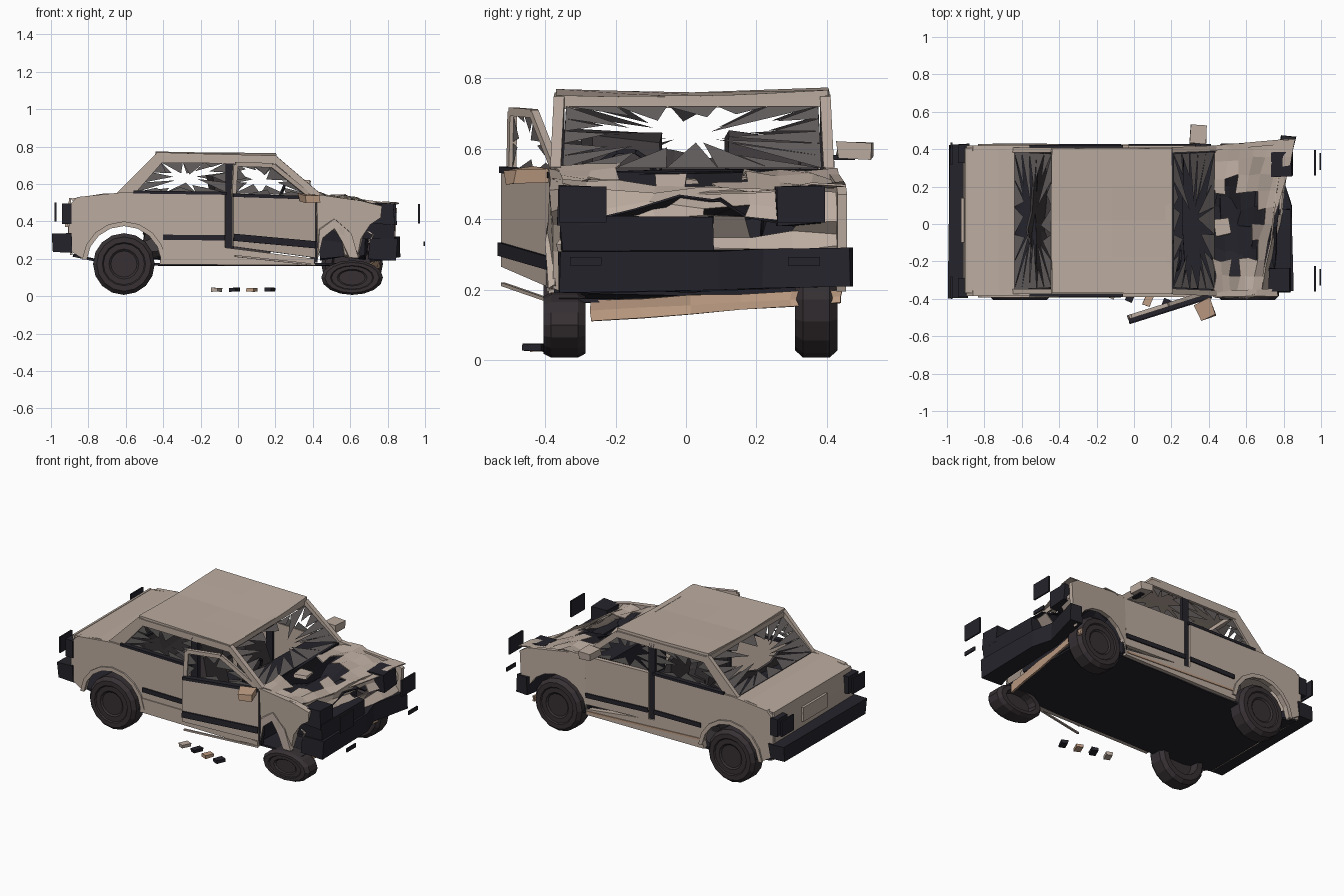
import bpy, bmesh, math, random
from mathutils import Vector, Matrix

if "Cube" in bpy.data.objects:
    bpy.data.objects.remove(bpy.data.objects["Cube"])

random.seed(4)


def mat(name, c):
    m = bpy.data.materials.new(name)
    m.diffuse_color = (*c, 1)
    m.use_nodes = True
    m.node_tree.nodes["Principled BSDF"].inputs["Base Color"].default_value = m.diffuse_color
    return m


PAINT = mat("weathered_paint", (0.50, 0.41, 0.35))
RUST = mat("rust", (0.52, 0.34, 0.23))
DARK = mat("dark_trim", (0.018, 0.017, 0.024))
TYRE = mat("burnt_rubber", (0.038, 0.03, 0.034))
CLOTH = mat("burnt_cloth", (0.05, 0.043, 0.046))
GLASS = mat("sooty_glass", (0.13, 0.115, 0.115))


def finish(name, bm, m, jit=0.0):
    if jit:
        for v in bm.verts:
            v.co += Vector([random.uniform(-jit, jit) for _ in range(3)])
    bmesh.ops.recalc_face_normals(bm, faces=bm.faces)
    me = bpy.data.meshes.new(name)
    bm.to_mesh(me)
    bm.free()
    ob = bpy.data.objects.new(name, me)
    me.materials.append(m)
    bpy.context.collection.objects.link(ob)
    return ob


def box(name, lo, hi, m, jit=0.0, yaw=0.0, cuts=0):
    bm = bmesh.new()
    bmesh.ops.create_cube(bm, size=1)
    if cuts:
        bmesh.ops.subdivide_edges(bm, edges=bm.edges[:], cuts=cuts, use_grid_fill=True)
    lo, hi = Vector(lo), Vector(hi)
    bm.transform(Matrix.Translation((lo + hi) / 2) @ Matrix.Rotation(yaw, 4, 'Z')
                 @ Matrix.Diagonal((*(hi - lo), 1)))
    return finish(name, bm, m, jit)


def bar(name, a, b, w, h, m):
    bm = bmesh.new()
    bmesh.ops.create_cube(bm, size=1)
    a, b = Vector(a), Vector(b)
    d = b - a
    bm.transform(Matrix.Translation((a + b) / 2) @ d.to_track_quat('X', 'Z').to_matrix().to_4x4()
                 @ Matrix.Diagonal((d.length, w, h, 1)))
    return finish(name, bm, m)


def prism(name, pts, lo, hi, m, flat=False, jit=0.0):
    """Outline in x,z pulled along y, or in x,y pulled along z when flat."""
    bm = bmesh.new()
    f = bm.faces.new([bm.verts.new((u, v, lo) if flat else (u, lo, v)) for u, v in pts])
    r = bmesh.ops.extrude_face_region(bm, geom=[f])
    d = (0, 0, hi - lo) if flat else (0, hi - lo, 0)
    bmesh.ops.translate(bm, vec=d, verts=[v for v in r['geom'] if isinstance(v, bmesh.types.BMVert)])
    return finish(name, bm, m, jit)


def sheet(name, fn, nu, nv, m, jit=0.0, holes=(), thick=0.012):
    bm = bmesh.new()
    g = [[bm.verts.new(fn(i / nu, j / nv)) for j in range(nv + 1)] for i in range(nu + 1)]
    for i in range(nu):
        for j in range(nv):
            if (i, j) not in holes:
                bm.faces.new((g[i][j], g[i + 1][j], g[i + 1][j + 1], g[i][j + 1]))
    ob = finish(name, bm, m, jit)
    ob.modifiers.new("thickness", 'SOLIDIFY').thickness = thick
    return ob


def shards(name, corners, n=3):
    """Jagged glass teeth left standing round a window opening."""
    bm = bmesh.new()
    cs = [Vector(c) for c in corners]
    mid = sum(cs, Vector()) / len(cs)
    for a, b in zip(cs, cs[1:] + cs[:1]):
        for i in range(n):
            p, q = a.lerp(b, i / n), a.lerp(b, (i + 1) / n)
            tip = p.lerp(q, random.random()).lerp(mid, random.uniform(.25, .85))
            bm.faces.new([bm.verts.new(v) for v in (p, q, tip)])
    return finish(name, bm, GLASS)


def arch(cx, r, n=8, z=0.175, z0=0.02):
    """Arch points from rear to front."""
    a0 = math.asin(z0 / r)
    return [(cx - r * math.cos(a), z + r * math.sin(a))
            for a in [a0 + (math.pi - 2 * a0) * i / n for i in range(n + 1)]]


def wheel(name, x, y, s, squash=1.0, r=0.165, n=16):
    prof = [(0, .045), (.07, .045), (.08, .053), (.11, .053), (.116, .06), (.145, .06), (.165, .038),
            (.165, -.038), (.145, -.06), (.11, -.06), (.10, -.01), (0, -.01)]
    bm = bmesh.new()
    vs = [bm.verts.new((q, s * w, 0)) for q, w in prof]
    es = [bm.edges.new(p) for p in zip(vs, vs[1:])]
    bmesh.ops.spin(bm, geom=vs + es, cent=(0, 0, 0), axis=(0, 1, 0), angle=2 * math.pi, steps=n)
    bmesh.ops.remove_doubles(bm, verts=bm.verts, dist=1e-4)
    bm.transform(Matrix.Translation((x, y, r * squash + .007)) @ Matrix.Diagonal((1, 1, squash, 1)))
    finish(name, bm, TYRE)


# wheels, the near front one crushed flat
wheel("wheel_rear_near", -.61, -.345, -1)
wheel("wheel_rear_far", -.61, .37, 1)
wheel("wheel_front_far", .61, .37, 1)
wheel("wheel_front_near", .61, -.345, -1, .56)

# body sides
rear_side = [(-.91, .25), (-.83, .2)] + arch(-.61, .205) + [
    (-.36, .25), (-.07, .25), (-.07, .545), (-.62, .555), (-.86, .53), (-.9, .49)]
for tag, s, y in (("near", -1, -.37), ("far", 1, .405)):
    prism("rear_side_" + tag, rear_side, y - .014, y + .014, PAINT)
    prism("rear_arch_lip_" + tag, arch(-.61, .225) + arch(-.61, .2)[::-1], y + s * .01, y + s * .024, PAINT)
    prism("sill_" + tag, [(-.42, .17), (.41, .165), (.41, .2), (-.07, .26), (-.4, .26)], y - .02, y + .014, PAINT)
    bar("sill_ridge_" + tag, (-.4, y + s * .014, .225), (.4, y + s * .014, .185), .01, .012, RUST)
    bar("side_trim_" + tag, (-.4, y + s * .016, .315), (-.07, y + s * .016, .312), .012, .028, DARK)
    # glasshouse pillars, rails and broken glass
    t = y - s * .01
    prism("rear_pillar_" + tag, [(-.65, .55), (-.55, .55), (-.41, .71), (-.4, .755), (-.44, .76)],
          t - .013, t + .013, PAINT)
    bar("roof_rail_" + tag, (-.43, t, .733), (.2, t, .728), .03, .04, PAINT)
    bar("centre_pillar_" + tag, (-.045, t, .25), (-.045, t, .735), .03, .045, DARK)
    bar("front_pillar_" + tag, (.195, t, .735), (.43, y, .535), .03, .035, PAINT)
    bar("window_edge_" + tag, (-.56, y, .557), (-.06, y, .55), .034, .016, DARK)
    bar("hinge_post_" + tag, (.41, y - s * .01, .18), (.42, y - s * .01, .54), .03, .03, DARK)
    shards("rear_side_glass_" + tag, [(-.55, t, .555), (-.065, t, .555), (-.065, t, .715), (-.41, t, .715)])
shards("front_side_glass_far", [(-.02, .395, .55), (.4, .395, .54), (.2, .395, .71), (-.02, .395, .715)])
shards("windscreen_glass", [(.43, -.35, .545), (.43, .385, .545), (.21, .375, .72), (.21, -.34, .72)], 5)
shards("rear_window_glass", [(-.64, -.35, .55), (-.64, .385, .55), (-.44, .375, .73), (-.44, -.34, .73)], 5)

# roof with a dented middle
def roof_fn(u, v):
    x = -.44 + .645 * u
    return (x, -.37 + .775 * v, .752 + .02 * abs(v - .5) * (1.4 if v > .5 else 1) - .012 * u * (1 - v) + .006 * (1 - u))


sheet("roof", roof_fn, 2, 4, PAINT, .002, thick=.016)
bar("windscreen_header", (.185, -.36, .73), (.185, .395, .737), .035, .035, PAINT)
bar("rear_window_header", (-.43, -.36, .74), (-.43, .395, .745), .03, .03, PAINT)

# tail
sheet("boot_lid", lambda u, v: (-.89 + .25 * u, -.37 + .775 * v, .522 + .026 * min(1, u * 1.5)), 3, 4, PAINT)
sheet("tail_panel", lambda u, v: (-.915 + .03 * abs(u - .6), -.37 + .775 * v, .22 + .305 * u), 3, 3, PAINT)
box("rear_bumper", (-.99, -.395, .235), (-.885, .43, .33), DARK, .008)
for y in (-.34, .375):
    box("tail_lamp", (-.94, y - .05, .385), (-.89, y + .05, .495), DARK)
    box("loose_tail_lens", (-.98, y - .06, .4), (-.97, y + .06, .5), DARK)
box("number_plate_recess", (-.925, -.1, .37), (-.91, .14, .46), PAINT)

# floor pan sweeping up at the tail
sheet("floor_pan", lambda u, v: (-.88 + 1.58 * u, -.36 + .755 * v, .175 + .05 * max(0, 1 - u * 7)), 7, 3, DARK, .003)
box("firewall", (.39, -.35, .18), (.415, .39, .53), DARK, .01)

# far front door in place
prism("front_door_far", [(-.03, .25), (.41, .23), (.42, .535), (-.03, .55)], .392, .419, PAINT)
bar("door_trim_far", (-.03, .421, .312), (.41, .421, .29), .012, .028, DARK)

# near front door hanging open; built flat then swung about its hinge
door = [prism("front_door_near", [(-.46, .265), (0, .205), (0, .52), (-.46, .535)], -.013, .013, PAINT)]
frame = [(-.45, .53), (-.44, .705), (-.235, .7), (-.02, .535)]
for a, b in zip(frame, frame[1:]):
    door.append(bar("door_window_frame", (a[0], .015, a[1]), (b[0], .015, b[1]), .022, .024, PAINT))
door += [bar("door_window_edge", (-.46, 0, .54), (0, 0, .525), .036, .018, DARK),
         shards("front_side_glass_near", [(x, .015, z) for x, z in frame], 2),
         bar("door_trim", (-.46, -.016, .315), (0, -.016, .275), .014, .038, DARK),
         bar("hanging_sill_strip", (-.45, -.01, .215), (0, -.01, .168), .012, .01, PAINT)]
swing = Matrix.Translation((.41, -.375, 0)) @ Matrix.Rotation(math.radians(17.5), 4, 'Z')
for ob in door:
    ob.data.transform(swing)

# mirrors
box("mirror_far", (.3, .43, .572), (.385, .53, .617), PAINT, .006)
bar("mirror_arm_far", (.34, .405, .575), (.34, .48, .575), .03, .014, DARK)
box("mirror_near", (.34, -.505, .5), (.42, -.41, .545), RUST, .008, .4)
bar("mirror_arm_near", (.37, -.38, .52), (.38, -.46, .52), .03, .014, DARK)

# front wings: far one splayed outwards, near one torn and folded
wing = prism("front_wing_far", [(.41, .2)] + arch(.61, .2)[1:] + [(.84, .28), (.85, .47), (.8, .5), (.42, .55)],
             .392, .419, PAINT)
for v in wing.data.vertices:
    v.co.y += .09 * max(0, v.co.x - .42)
prism("front_wing_near", [(.42, .25), (.44, .33), (.5, .385), (.545, .34), (.575, .22), (.64, .2), (.66, .3),
                          (.7, .38), (.76, .42), (.76, .49), (.65, .51), (.42, .55)], -.385, -.355, PAINT, jit=.01)
prism("torn_arch_lip", [(.42, .2), (.45, .31), (.51, .36), (.56, .3), (.6, .2), (.65, .21), (.6, .34), (.52, .41),
                        (.43, .36)], -.395, -.365, PAINT, jit=.008)

# crumpled bonnet with a torn hole
torn = {(i, j) for i in range(0, 4) for j in range(2, 6)} | {(4, 2), (4, 4), (2, 1), (1, 6)}


def bonnet_fn(u, v):
    end = .68 + .18 * v ** 1.3
    return (.43 + (end - .43) * u, -.37 + .79 * v + .04 * u * v,
            .54 - .05 * u + .014 * math.sin(9 * u + 5 * v))


sheet("bonnet", bonnet_fn, 6, 9, PAINT, .011, torn, .006)
sheet("bonnet_underside", lambda u, v: (.43 + .34 * u, -.34 + .74 * v, .43 + .04 * math.sin(8 * v + 4 * u)),
      5, 7, DARK, .02, {(1, 3), (2, 2), (3, 5)}, .006)
box("engine", (.45, -.2, .2), (.68, .22, .4), DARK, .02, cuts=1)
box("bonnet_scrap", (.43, -.06, .5), (.51, .03, .512), PAINT, .006, .2)

# crushed nose
sheet("nose_panel", lambda u, v: (.7 + .12 * v + .025 * math.sin(12 * u), -.36 + .8 * v, .28 + .2 * u),
      5, 6, PAINT, .014, {(1, 2), (3, 3), (2, 4)}, .008)
sheet("front_valance", lambda u, v: (.7 + .07 * v, -.27 + .71 * v, .11 + .05 * v + .06 * u - .02 * v * u),
      2, 5, RUST, .004)
box("grille", (.66, -.355, .305), (.835, .08, .41), DARK, .006)
bumper = prism("front_bumper", [(.7, -.365), (.85, -.355), (.84, .1), (.8, .22), (.87, .465), (.79, .47), (.73, .2),
                                (.73, -.25)], .195, .305, DARK, True, .006)
for v in bumper.data.vertices:
    v.co.z += .03 * max(0, v.co.y)
for y, x in ((-.3, .78), (.32, .79)):
    box("lamp_housing", (x - .06, y - .065, .385), (x + .055, y + .065, .495), DARK, .006)
    box("loose_headlamp_lens", (.963, y - .06, .39), (.973, y + .075, .492), DARK)
    box("loose_indicator", (.992, y - .03, .268), (1.0, y + .06, .292), DARK)

# burnt-out cabin
for y in (-.17, .21):
    box("front_seat_base", (-.08, y - .12, .2), (.15, y + .12, .34), CLOTH, .025, cuts=1)
    prism("front_seat_back", [(-.1, .3), (0, .3), (-.08, .63), (-.15, .63)], y - .11, y + .11, CLOTH, jit=.025)
box("rear_seat_base", (-.5, -.32, .2), (-.28, .36, .36), CLOTH, .025, cuts=2)
sheet("rear_seat_back", lambda u, v: (-.46 - .1 * u, -.33 + .7 * v, .32 + .27 * u), 3, 5, CLOTH, .025)
sheet("parcel_shelf", lambda u, v: (-.66 + .14 * u, -.35 + .73 * v, .54), 2, 5, DARK, .012)
box("dashboard", (.27, -.34, .4), (.42, .375, .54), DARK, .015, cuts=1)
ring = [(.22 + .03 * math.sin(a), -.17 + .085 * math.cos(a), .52 + .075 * math.sin(a))
        for a in [i * math.pi / 5 for i in range(11)]]
for a, b in zip(ring, ring[1:]):
    bar("steering_wheel", a, b, .012, .012, DARK)

# scraps on the ground
for x, y, m in ((-.115, -.37, PAINT), (-.02, -.385, DARK), (.075, -.41, RUST), (.17, -.43, DARK)):
    box("ground_scrap", (x - .02, y - .03, .025), (x + .02, y + .03, .045), m, .002, -.4)
